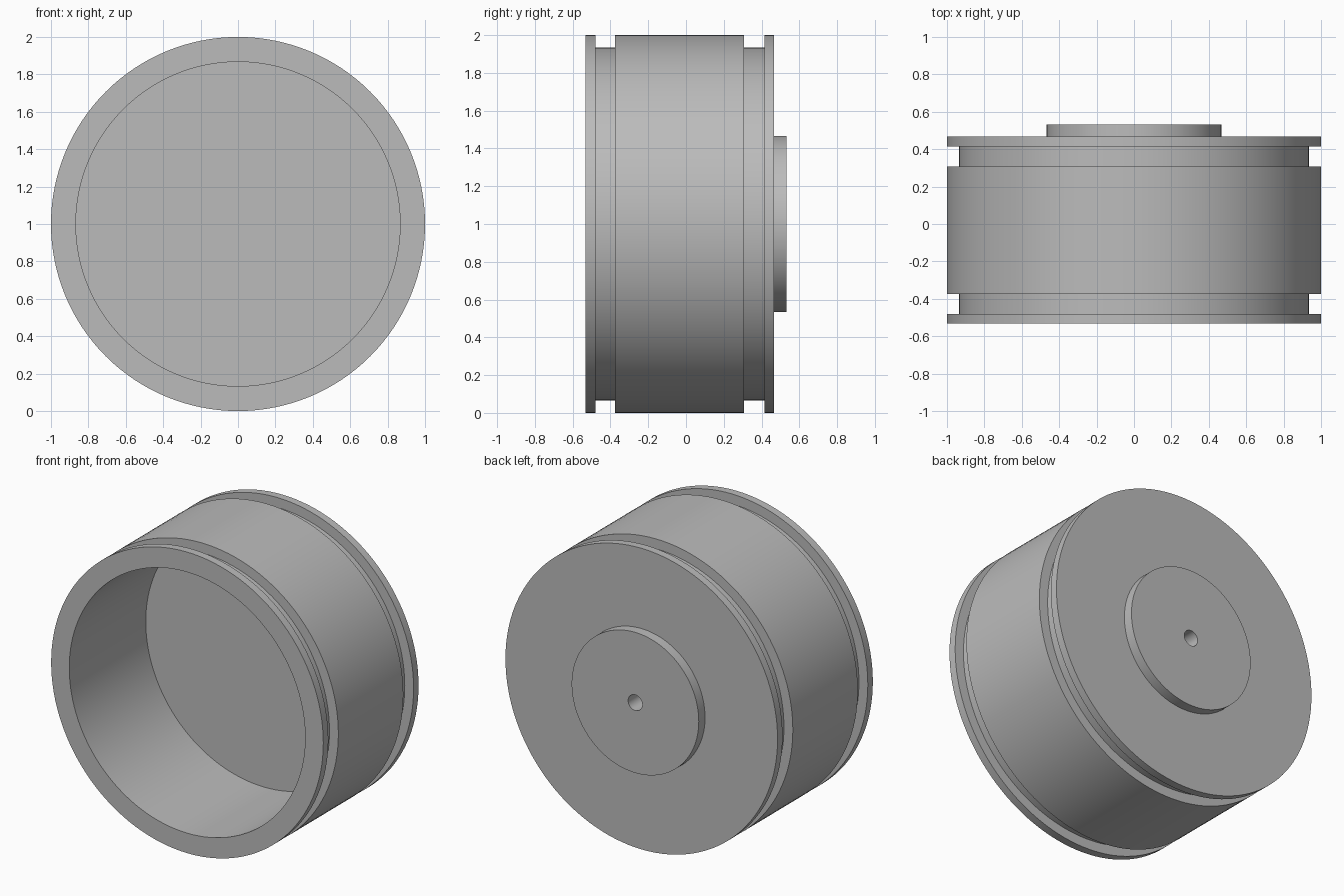
import bpy
import bmesh
import math

SEGMENTS = 128
CENTRE_Z = 1.0

cube = bpy.data.objects.get("Cube")
if cube:
    bpy.data.objects.remove(cube, do_unlink=True)


def make_material(name, colour):
    mat = bpy.data.materials.new(name)
    mat.use_nodes = True
    mat.diffuse_color = colour
    mat.node_tree.nodes["Principled BSDF"].inputs["Base Color"].default_value = colour
    return mat


def lathe(name, profile, material):
    """Turn a (radius, y) profile about the y axis and cap both of its ends."""
    bm = bmesh.new()
    rings = []
    for radius, y in profile:
        ring = []
        for i in range(SEGMENTS):
            a = math.tau * i / SEGMENTS
            ring.append(bm.verts.new((radius * math.cos(a), y, CENTRE_Z + radius * math.sin(a))))
        rings.append(ring)
    for r0, r1 in zip(rings, rings[1:]):
        for i in range(SEGMENTS):
            j = (i + 1) % SEGMENTS
            bm.faces.new((r0[i], r0[j], r1[j], r1[i]))
    bm.faces.new(rings[0])
    bm.faces.new(rings[-1])
    bmesh.ops.recalc_face_normals(bm, faces=bm.faces)
    mesh = bpy.data.meshes.new(name)
    bm.to_mesh(mesh)
    bm.free()
    mesh.materials.append(material)
    obj = bpy.data.objects.new(name, mesh)
    bpy.context.collection.objects.link(obj)
    bpy.ops.object.select_all(action="DESELECT")
    obj.select_set(True)
    bpy.context.view_layer.objects.active = obj
    bpy.ops.object.shade_smooth_by_angle(angle=math.radians(30))
    return obj


grey = make_material("plain grey", (0.5, 0.5, 0.5, 1.0))

# Main dimensions
rim, groove, bore, boss, hole = 1.0, 0.935, 0.867, 0.467, 0.052
front, back, boss_end = -0.533, 0.467, 0.533
floor, hole_end = 0.27, 0.33

profile = [
    # Open cup, from its floor out to the front lip
    (bore, floor), (bore, front), (rim, front),
    # Front flange and groove
    (rim, -0.48), (groove, -0.48), (groove, -0.375), (rim, -0.375),
    # Wide band, then rear groove and flange
    (rim, 0.307), (groove, 0.307), (groove, 0.415), (rim, 0.415), (rim, back),
    # Rear boss with its blind centre hole
    (boss, back), (boss, boss_end), (hole, boss_end), (hole, hole_end),
]
lathe("grooved_cup", profile, grey)
